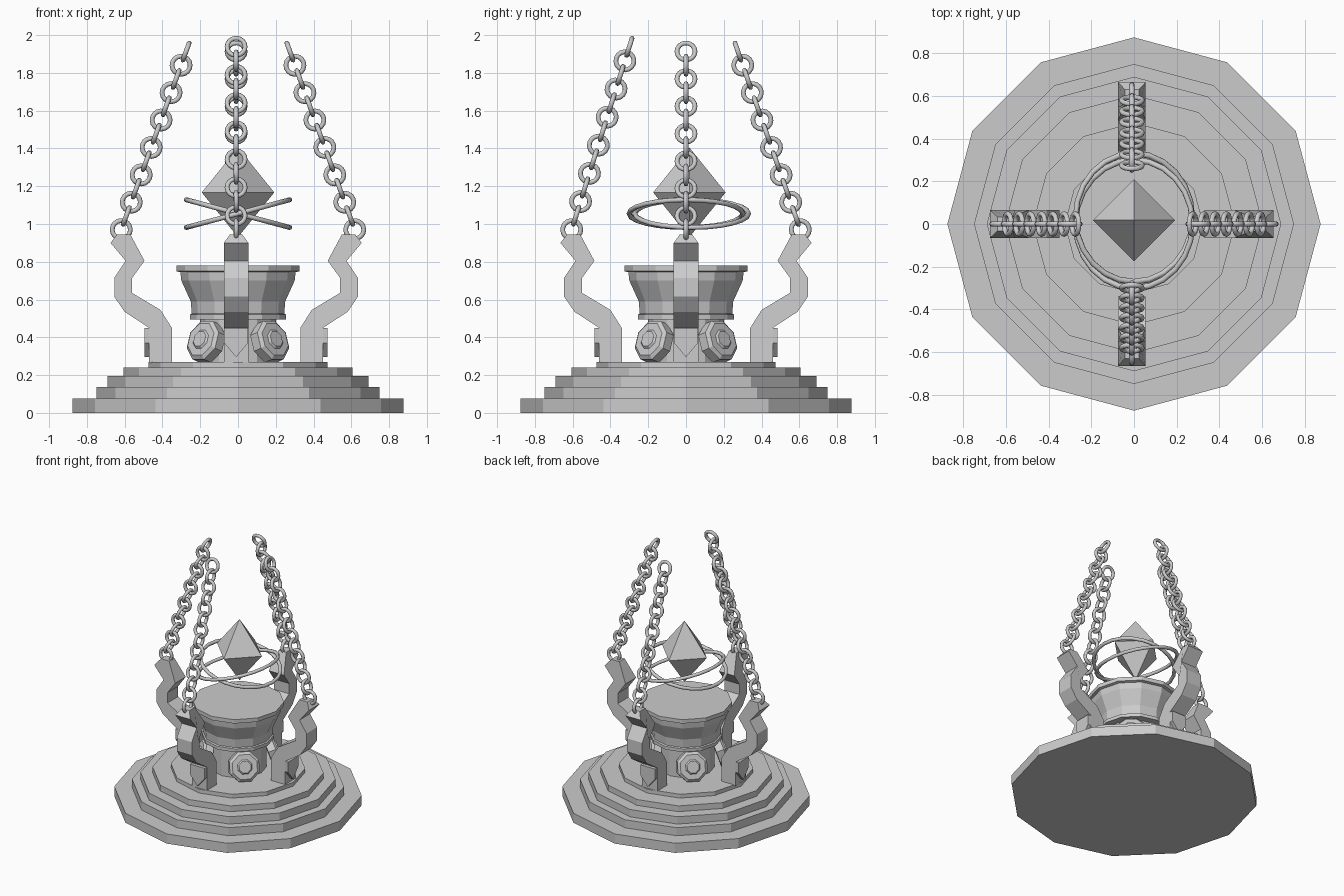
import bpy, bmesh, math
from math import sin, cos, pi, radians
from mathutils import Matrix, Vector

if "Cube" in bpy.data.objects:
    bpy.data.objects.remove(bpy.data.objects["Cube"])

stone = bpy.data.materials.new("grey stone")
stone.use_nodes = True
GREY = (0.6, 0.6, 0.6, 1)
stone.diffuse_color = GREY
stone.node_tree.nodes["Principled BSDF"].inputs["Base Color"].default_value = GREY


def finish(bm, name, matrix=None, smooth=False):
    bmesh.ops.recalc_face_normals(bm, faces=bm.faces[:])
    if matrix:
        bm.transform(matrix)
    mesh = bpy.data.meshes.new(name)
    bm.to_mesh(mesh)
    bm.free()
    mesh.materials.append(stone)
    for p in mesh.polygons:
        p.use_smooth = smooth
    obj = bpy.data.objects.new(name, mesh)
    bpy.context.collection.objects.link(obj)
    return obj


def lathe(name, profile, sides, matrix=None, turn=0):
    """Flat faceted solid from (radius, height) pairs, capped at both ends."""
    bm = bmesh.new()
    rings = [[bm.verts.new((r * cos(turn + 2 * pi * i / sides),
                            r * sin(turn + 2 * pi * i / sides), z))
              for i in range(sides)] for r, z in profile]
    for a, b in zip(rings, rings[1:]):
        for i in range(sides):
            j = (i + 1) % sides
            bm.faces.new((a[i], a[j], b[j], b[i]))
    bm.faces.new(rings[0])
    bm.faces.new(rings[-1])
    bmesh.ops.remove_doubles(bm, verts=bm.verts[:], dist=1e-5)
    return finish(bm, name, matrix)


def torus(bm, major, minor, segs, sides, matrix):
    grid = [[bm.verts.new(matrix @ Vector((
        (major + minor * cos(2 * pi * k / sides)) * cos(2 * pi * i / segs),
        (major + minor * cos(2 * pi * k / sides)) * sin(2 * pi * i / segs),
        minor * sin(2 * pi * k / sides)))) for k in range(sides)] for i in range(segs)]
    for i in range(segs):
        a, b = grid[i], grid[(i + 1) % segs]
        for k in range(sides):
            m = (k + 1) % sides
            bm.faces.new((a[k], b[k], b[m], a[m]))


def extrude_outline(points, half, matrix_axes):
    """Prism from a 2D outline; matrix_axes maps (u, v, depth) to a position."""
    bm = bmesh.new()
    sides = [[bm.verts.new(matrix_axes(u, v, d)) for u, v in points] for d in (-half, half)]
    bm.faces.new(sides[0])
    bm.faces.new(sides[1])
    for i in range(len(points)):
        j = (i + 1) % len(points)
        bm.faces.new((sides[0][i], sides[0][j], sides[1][j], sides[1][i]))
    return bm


# Stepped twelve-sided base
for n, (r, z0, z1) in enumerate([(0.875, 0, 0.075), (0.75, 0.075, 0.138),
                                 (0.69, 0.138, 0.195), (0.605, 0.195, 0.24),
                                 (0.475, 0.24, 0.27)]):
    lathe(f"base_step_{n + 1}", [(r, z0), (r, z1)], 12)

# Pedestal and bowl
lathe("pedestal", [(0.2, 0.27), (0.2, 0.5)], 12)
lathe("bowl", [(0.255, 0.495), (0.255, 0.52), (0.245, 0.525), (0.25, 0.59), (0.3, 0.70),
               (0.305, 0.745), (0.325, 0.75), (0.325, 0.78)], 12)

# Four legs with foot shields
LEG = [(0.63, 0.945), (0.665, 0.9), (0.585, 0.805), (0.645, 0.715), (0.645, 0.615),
       (0.59, 0.535), (0.46, 0.45), (0.46, 0.265), (0.34, 0.265), (0.34, 0.45),
       (0.40, 0.545), (0.55, 0.635), (0.55, 0.715), (0.485, 0.805), (0.56, 0.945)]
SHIELD = [(-0.063, 0.45), (0.063, 0.45), (0.063, 0.37), (0, 0.295), (-0.063, 0.37)]
NAMES = ["left", "back", "right", "front"]
for q, side in enumerate(NAMES):
    spin = Matrix.Rotation(q * pi / 2, 4, "Z")
    bm = extrude_outline(LEG, 0.065, lambda u, v, d: (u, d, v))
    for v in bm.verts:
        if v.co.z > 0.93:
            v.co.y *= 0.5
    finish(bm, f"{side}_leg", Matrix.Translation((-0.01, 0, 0)) @ spin)
    bm = extrude_outline(SHIELD, 0.02, lambda u, v, d: (0.465 + d, u, v))
    finish(bm, f"{side}_foot_shield", Matrix.Translation((-0.01, 0, 0)) @ spin)

# Octagonal gems leaning back between the legs
for q in range(4):
    place = (Matrix.Rotation(pi / 4 + q * pi / 2, 4, "Z")
             @ Matrix.Translation((0.25, 0, 0.38))
             @ Matrix.Rotation(radians(72), 4, "Y"))
    lathe(f"gem_{q + 1}", [(0.115, -0.04), (0.115, 0.015), (0.095, 0.03), (0.055, 0.03),
                           (0.045, 0.04)], 8, place, pi / 8)

# Floating crystal
lathe("crystal", [(0, 0.93), (0.192, 1.167), (0, 1.405)], 4, Matrix.Translation((0, 0.018, 0)))

# Two crossed rings round the crystal
for n, (tilt, y) in enumerate([(15, 0.03), (-15, 0.0)]):
    bm = bmesh.new()
    torus(bm, 0.284, 0.013, 24, 8, Matrix.Translation((0, y, 1.055))
          @ Matrix.Rotation(radians(tilt), 4, "Y") @ Matrix.Diagonal((1, 1.06, 1, 1)))
    finish(bm, f"orbit_ring_{n + 1}", smooth=True)

# Four chains of interlocked links rising from the legs
for q, side in enumerate(NAMES):
    top = Vector((0.30, 0, 1.938)) if side == "front" else Vector((0.275, 0, 1.913))
    foot = Vector((0.605, 0, 0.97)) if q % 2 else Vector((0.618, 0, 0.97))
    lean = math.atan2(top.x - foot.x, top.z - foot.z)
    bm = bmesh.new()
    for i in range(14):
        turn = Matrix.Rotation(pi / 2 if i % 2 == 0 else 0, 4, "Z")
        torus(bm, 0.048, 0.0125, 16, 8, Matrix.Translation(foot.lerp(top, i / 13))
              @ Matrix.Rotation(lean, 4, "Y") @ turn @ Matrix.Rotation(pi / 2, 4, "Y"))
    shift = Matrix.Translation((-0.01, 0, 0) if q % 2 else (0, 0, 0))
    finish(bm, f"{side}_chain", shift @ Matrix.Rotation(q * pi / 2, 4, "Z"), smooth=True)
